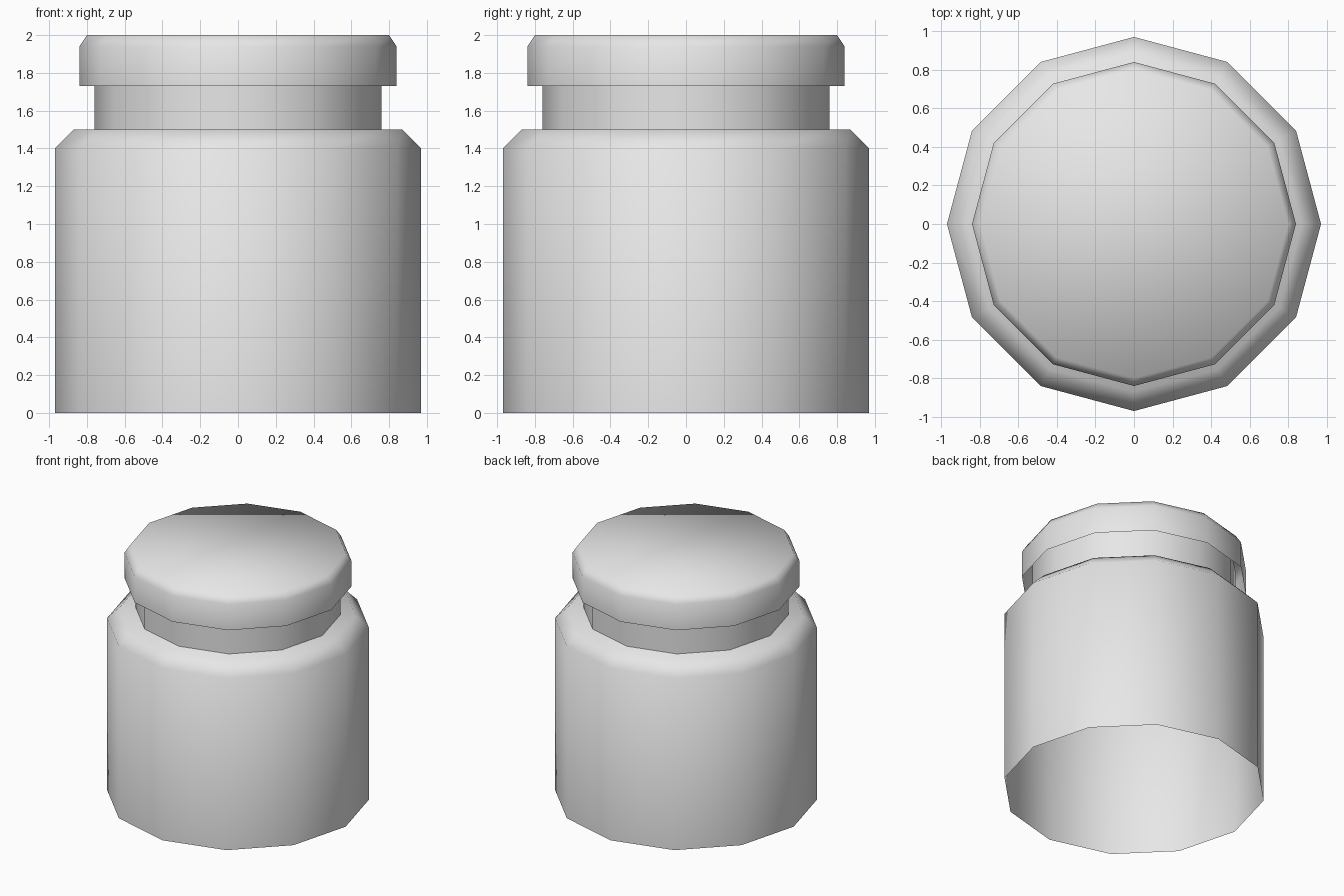
import bpy
import bmesh
import math

SIDES = 12

cube = bpy.data.objects.get("Cube")
if cube:
    bpy.data.objects.remove(cube, do_unlink=True)

grey = bpy.data.materials.new("light grey")
grey.use_nodes = True
grey.diffuse_color = (0.8, 0.8, 0.8, 1)
grey.node_tree.nodes["Principled BSDF"].inputs["Base Color"].default_value = (0.8, 0.8, 0.8, 1)


def turned_part(name, profile, capped):
    """Revolve (radius, height) points, open below and optionally capped above."""
    bm = bmesh.new()
    rings = []
    for radius, z in profile:
        angles = [math.tau * i / SIDES for i in range(SIDES)]
        rings.append([bm.verts.new((radius * math.cos(a), radius * math.sin(a), z))
                      for a in angles])
    for low, high in zip(rings, rings[1:]):
        for i in range(SIDES):
            j = (i + 1) % SIDES
            bm.faces.new((low[i], low[j], high[j], high[i]))
    if capped:
        bm.faces.new(rings[-1])
    mesh = bpy.data.meshes.new(name)
    bm.to_mesh(mesh)
    bm.free()
    mesh.materials.append(grey)
    obj = bpy.data.objects.new(name, mesh)
    bpy.context.collection.objects.link(obj)
    bpy.ops.object.select_all(action="DESELECT")
    obj.select_set(True)
    bpy.context.view_layer.objects.active = obj
    bpy.ops.object.shade_smooth_by_angle(angle=math.radians(65))
    return obj


# Wide body with a sloped shoulder, hollow from below
turned_part("jar_body", [(0.97, 0), (0.97, 1.4), (0.87, 1.5)], True)

# Straight neck running up inside the lid
turned_part("jar_neck", [(0.76, 1.5), (0.76, 1.93)], False)

# Lid with a bevelled top edge
turned_part("jar_lid", [(0.84, 1.73), (0.84, 1.94), (0.8, 2)], True)
